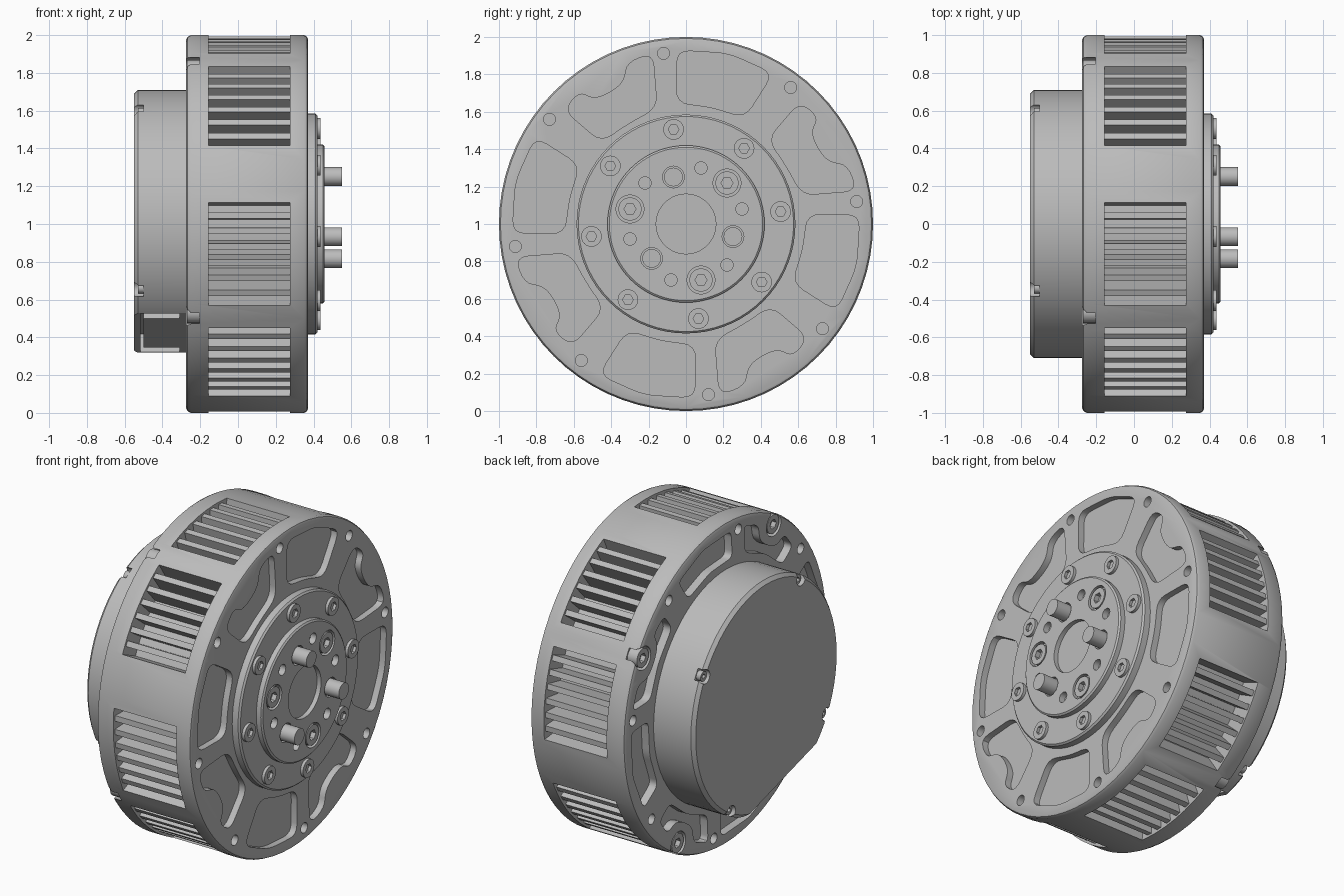
import bpy, bmesh
from math import sin, cos, radians, pi

if "Cube" in bpy.data.objects:
    bpy.data.objects.remove(bpy.data.objects["Cube"])

metal = bpy.data.materials.new("satin grey metal")
metal.use_nodes = True
grey = (0.5, 0.5, 0.5, 1)
metal.diffuse_color = grey
metal.node_tree.nodes["Principled BSDF"].inputs["Base Color"].default_value = grey
AXIS_Z = 1.0


def polar(r, deg):
    return (r * cos(radians(deg)), r * sin(radians(deg)))


def disc(r, deg, size, sides=20):
    cy, cz = polar(r, deg)
    return [(cy + size * cos(2 * pi * i / sides), cz + size * sin(2 * pi * i / sides)) for i in range(sides)]


def rect(deg, near, far, half):
    """Rectangle lying across the direction deg, between two distances."""
    c, s = cos(radians(deg)), sin(radians(deg))
    return [(d * c - w * s, d * s + w * c)
            for d, w in ((near, -half), (far, -half), (far, half), (near, half))]


def sector(r0, r1, a0, a1, steps=8):
    angles = [a0 + (a1 - a0) * i / steps for i in range(steps + 1)]
    return [polar(r1, a) for a in angles] + [polar(r0, a) for a in reversed(angles)]


def rounded(points, radius, steps=4):
    """Replace each corner with a small curve."""
    out = []
    for i, p in enumerate(points):
        ends = []
        for q in (points[i - 1], points[(i + 1) % len(points)]):
            length = ((q[0] - p[0]) ** 2 + (q[1] - p[1]) ** 2) ** 0.5
            t = min(radius / length, 0.45)
            ends.append((p[0] + (q[0] - p[0]) * t, p[1] + (q[1] - p[1]) * t))
        for k in range(steps + 1):
            t = k / steps
            out.append(tuple((1 - t) ** 2 * ends[0][j] + 2 * t * (1 - t) * p[j] + t * t * ends[1][j]
                             for j in (0, 1)))
    return out


def finish(name, bm):
    bmesh.ops.recalc_face_normals(bm, faces=bm.faces)
    mesh = bpy.data.meshes.new(name)
    bm.to_mesh(mesh)
    bm.free()
    mesh.materials.append(metal)
    ob = bpy.data.objects.new(name, mesh)
    ob.location.z = AXIS_Z
    bpy.context.collection.objects.link(ob)
    return ob


def prisms(name, shapes):
    """One object from outlines, each extruded along x from x0 to x1."""
    bm = bmesh.new()
    for outline, x0, x1 in shapes:
        a = [bm.verts.new((x0, y, z)) for y, z in outline]
        b = [bm.verts.new((x1, y, z)) for y, z in outline]
        bm.faces.new(a)
        bm.faces.new(b[::-1])
        for i in range(len(a)):
            j = (i + 1) % len(a)
            bm.faces.new((a[i], b[i], b[j], a[j]))
    return finish(name, bm)


def lathe(name, profile, sides=72):
    """Closed solid turned about the x axis from (x, radius) points."""
    bm = bmesh.new()
    rings = [[bm.verts.new((x, *polar(r, 360 * i / sides))) for i in range(sides)] for x, r in profile]
    for a, b in zip(rings, rings[1:]):
        for i in range(sides):
            j = (i + 1) % sides
            bm.faces.new((a[i], a[j], b[j], b[i]))
    bm.faces.new(rings[0])
    bm.faces.new(rings[-1])
    return finish(name, bm)


def activate(ob):
    bpy.ops.object.select_all(action='DESELECT')
    ob.select_set(True)
    bpy.context.view_layer.objects.active = ob


def cut(ob, shapes):
    cutter = prisms("cutter", shapes)
    cutter.hide_render = True
    mod = ob.modifiers.new("cut", 'BOOLEAN')
    mod.operation, mod.solver, mod.object = 'DIFFERENCE', 'EXACT', cutter
    activate(ob)
    bpy.ops.object.modifier_apply(modifier=mod.name)
    bpy.data.objects.remove(cutter)


def screws(name, r, angles, size, x0, x1, direction):
    """Cylinder heads with a hexagon socket in the outward end."""
    ob = prisms(name, [(disc(r, a, size, 24), x0, x1) for a in angles])
    face = x1 if direction > 0 else x0
    cut(ob, [(disc(r, a, size * 0.52, 6), face - 0.03, face + 0.03) for a in angles])
    return ob


quarter = [0, 90, 180, 270]
eighth = [7.5 + 45 * i for i in range(8)]
third = [45, 165, 285]
windows = [q + a for q in quarter for a in (9.5, 49.5)]
mounts = [30 + q for q in quarter]

# Pocket outlines as (radius, angle): a plain one and one dodging a screw boss
plain = [(0.93, 60), (0.94, 76), (0.93, 93), (0.65, 94.5), (0.64, 78), (0.65, 61)]
notched = [(0.93, 11), (0.92, 20), (0.83, 23.5), (0.81, 30), (0.83, 36.5), (0.91, 39), (0.89, 47),
           (0.63, 46), (0.62, 30), (0.64, 14)]


def pockets(x0, x1, inner, radius):
    return [(rounded([polar(max(r, inner), a + q) for r, a in shape], radius), x0, x1)
            for q in quarter for shape in (plain, notched)]


# Main housing with cooling windows, face pockets and bolt holes
housing = lathe("housing", [(-0.275, 0.975), (-0.268, 0.99), (-0.25, 1), (0.35, 1),
                            (0.365, 0.992), (0.37, 0.98)])
cut(housing, [(sector(0.86, 1.1, a - 16, a + 16), -0.155, 0.275) for a in windows])
cut(housing, pockets(0.33, 0.5, 0, 0.07))
cut(housing, pockets(-0.5, -0.225, 0.765, 0.04))
cut(housing, [(disc(0.92, a, 0.032, 16), x - 0.06, x + 0.06) for a in eighth for x in (-0.275, 0.37)])
cut(housing, [(disc(0.935, a, 0.072, 24), -0.4, -0.205) for a in mounts])

# Cooling fins inside the windows
fins = prisms("cooling_fins", [(rect(a + 4.9 * k, 0.85, 0.985, 0.017), -0.16, 0.28)
                               for a in windows for k in (-2.5, -1.5, -0.5, 0.5, 1.5, 2.5)])

# Rear cover with a flat side, connector recess and screw notches
cover = lathe("rear_cover", [(-0.55, 0.69), (-0.53, 0.71), (-0.26, 0.71)])
cut(cover, [(rect(254, 0.6, 1, 1), -0.7, -0.2)])
cut(cover, [(rect(254, 0.5, 0.9, 0.37), -0.515, -0.31)])
cut(cover, [(disc(0.685, a, 0.042), -0.7, -0.5) for a in mounts])
connector = prisms("connector", [(rect(254, 0.45, 0.6, 0.28), -0.5, -0.31)])

# Front hub ring and output flange
hub = lathe("hub_ring", [(0.34, 0.585), (0.41, 0.585), (0.42, 0.575)])
flange = lathe("output_flange", [(0.4, 0.42), (0.45, 0.42), (0.458, 0.41)])
cut(flange, [(disc(0, 0, 0.16, 40), 0.43, 0.6)]
    + [(disc(0.31, a, 0.075, 24), 0.425, 0.6) for a in third]
    + [(disc(0.31, 15 + 60 * i, 0.033, 16), 0.42, 0.6) for i in range(6)]
    + [(disc(0.26, a + 60, 0.058, 24), 0.43, 0.6) for a in third])
pins = prisms("drive_pins", [(disc(0.26, a + 60, 0.05, 24), 0.41, 0.55) for a in third])

# Screws
parts = [housing, fins, cover, connector, hub, flange, pins,
         screws("hub_screws", 0.51, eighth, 0.055, 0.4, 0.438, 1),
         screws("flange_screws", 0.31, third, 0.062, 0.41, 0.455, 1),
         screws("housing_screws", 0.935, mounts, 0.058, -0.27, -0.19, -1),
         screws("cover_screws", 0.675, mounts, 0.03, -0.53, -0.48, -1)]
for part in parts:
    activate(part)
    bpy.ops.object.shade_smooth_by_angle(angle=radians(30))
